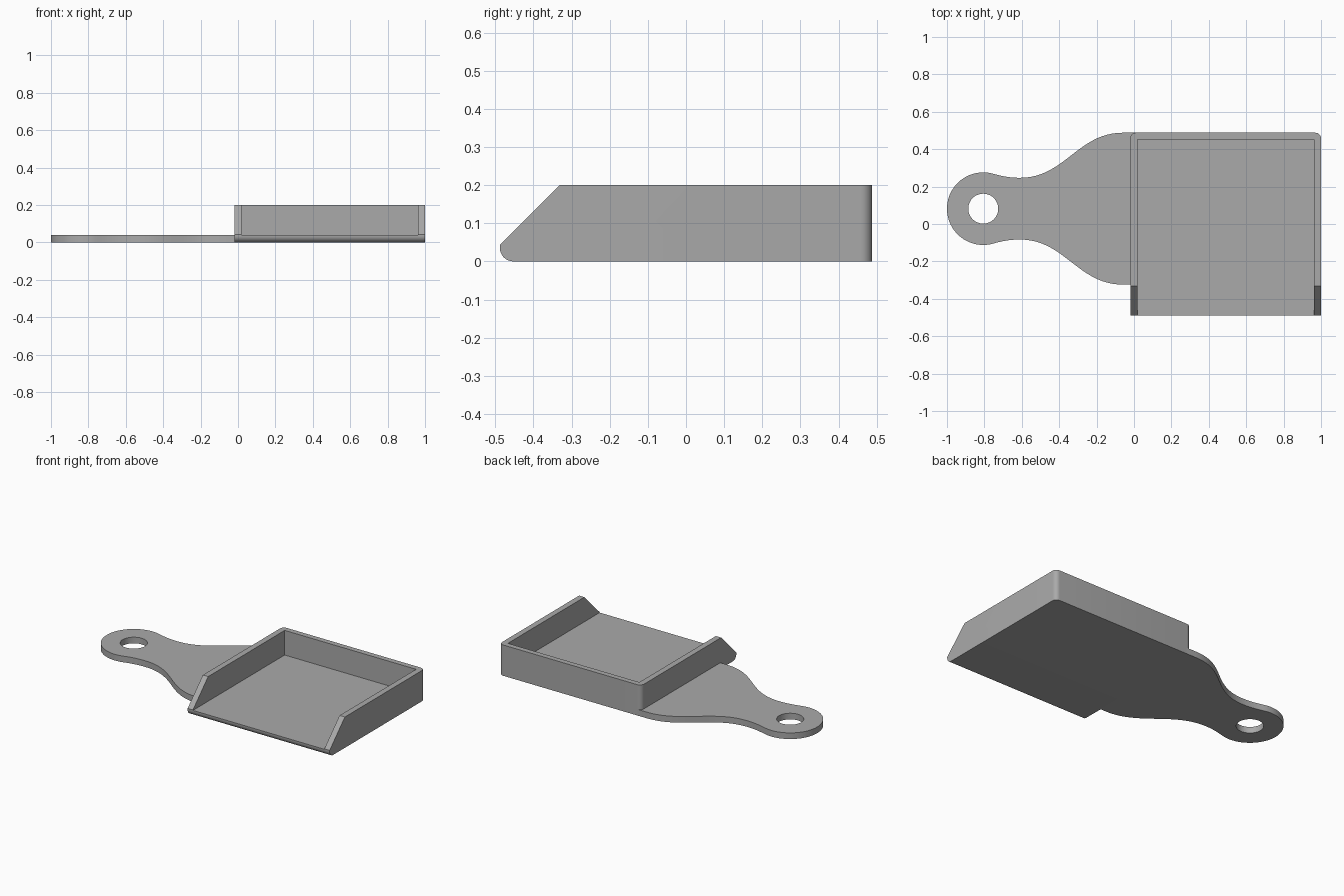
import bpy, bmesh, math
from mathutils import Vector
from mathutils.geometry import interpolate_bezier

cube = bpy.data.objects.get("Cube")
if cube:
    bpy.data.objects.remove(cube, do_unlink=True)

grey = bpy.data.materials.new("plain grey")
grey.use_nodes = True
colour = (0.4, 0.4, 0.4, 1)
grey.diffuse_color = colour
grey.node_tree.nodes["Principled BSDF"].inputs["Base Color"].default_value = colour

FLOOR, HEIGHT, HALF_Y = 0.04, 0.2, 0.488
LEFT, RIGHT, WALL = -0.02, 1.0, 0.038


def add_object(name, data):
    obj = bpy.data.objects.new(name, data)
    bpy.context.collection.objects.link(obj)
    return obj


def select_only(obj):
    bpy.ops.object.select_all(action='DESELECT')
    obj.select_set(True)
    bpy.context.view_layer.objects.active = obj


def arc(cx, cy, r, start, end, steps):
    angles = [math.radians(start + (end - start) * i / steps) for i in range(steps + 1)]
    return [(cx + r * math.cos(a), cy + r * math.sin(a)) for a in angles]


def prism(name, profile, x0, x1, bevel_back=0):
    """Extrude a (y, z) profile along x, optionally rounding the upright back edges."""
    bm = bmesh.new()
    face = bm.faces.new([bm.verts.new((x0, y, z)) for y, z in profile])
    out = bmesh.ops.extrude_face_region(bm, geom=[face])
    moved = [v for v in out["geom"] if isinstance(v, bmesh.types.BMVert)]
    bmesh.ops.translate(bm, verts=moved, vec=(x1 - x0, 0, 0))
    if bevel_back:
        back = [e for e in bm.edges if all(v.co.y > HALF_Y - 0.001 for v in e.verts)
                and abs(e.verts[0].co.z - e.verts[1].co.z) > 0.1]
        bmesh.ops.bevel(bm, geom=back, offset=bevel_back, segments=8,
                        profile=0.5, affect='EDGES')
    bmesh.ops.recalc_face_normals(bm, faces=bm.faces)
    mesh = bpy.data.meshes.new(name)
    bm.to_mesh(mesh)
    bm.free()
    return add_object(name, mesh)


# Tray: slanted side profile with a rounded front lip, hollowed by a pocket
r = 0.035
profile = arc(-HALF_Y + r, r, r, 180, 270, 8)
profile += [(HALF_Y, 0), (HALF_Y, HEIGHT), (-0.332, HEIGHT), (-HALF_Y, FLOOR + 0.003)]
tray = prism("tray", profile, LEFT, RIGHT, bevel_back=0.03)
back = HALF_Y - 0.035
pocket = prism("pocket_cutter", [(-1, FLOOR), (back, FLOOR), (back, 1), (-1, 1)],
               LEFT + WALL, RIGHT - WALL)
pocket.hide_render = True
cut = tray.modifiers.new("pocket", 'BOOLEAN')
cut.operation, cut.solver, cut.object = 'DIFFERENCE', 'EXACT', pocket
select_only(tray)
bpy.ops.object.modifier_apply(modifier=cut.name)
bpy.data.objects.remove(pocket, do_unlink=True)

# Handle: symmetric outline from round end through the neck to the broad shoulder
CX, CY, R = -0.806, 0.082, 0.194
ANGLE = 74


def bezier(a, b, c, d, n):
    pts = interpolate_bezier(*[Vector((*p, 0)) for p in (a, b, c, d)], n)
    return [(p.x, p.y) for p in pts]


end = arc(CX, 0, R, 180, ANGLE, 24)
tip, slope = end[-1], math.radians(ANGLE)
lead = (tip[0] + 0.05 * math.sin(slope), tip[1] - 0.05 * math.cos(slope))
neck, shoulder = (-0.61, 0.165), (-0.06, HALF_Y - CY)
upper = end + bezier(tip, lead, (neck[0] - 0.05, neck[1]), neck, 10)[1:]
upper += bezier(neck, (neck[0] + 0.24, neck[1]),
                (shoulder[0] - 0.24, shoulder[1]), shoulder, 24)[1:]
upper.append((0.012, shoulder[1]))
outline = upper + [(x, -y) for x, y in reversed(upper[1:])]
hole = arc(CX, 0, 0.08, 0, 360, 48)[:-1]

curve = bpy.data.curves.new("handle", 'CURVE')
curve.dimensions, curve.fill_mode, curve.extrude = '2D', 'BOTH', FLOOR / 2
for loop in (outline, hole):
    spline = curve.splines.new('POLY')
    spline.points.add(len(loop) - 1)
    for point, (x, y) in zip(spline.points, loop):
        point.co = (x, y + CY, 0, 1)
    spline.use_cyclic_u = True
handle = add_object("handle", curve)
handle.location.z = FLOOR / 2
select_only(handle)
bpy.ops.object.convert(target='MESH')
handle = bpy.context.view_layer.objects.active

# Clean joins, flat panels and smooth rounded edges
for obj in (tray, handle):
    bm = bmesh.new()
    bm.from_mesh(obj.data)
    bmesh.ops.remove_doubles(bm, verts=bm.verts, dist=0.0001)
    bmesh.ops.recalc_face_normals(bm, faces=bm.faces)
    bm.to_mesh(obj.data)
    bm.free()
    obj.data.materials.clear()
    obj.data.materials.append(grey)
    select_only(obj)
    bpy.ops.object.shade_smooth_by_angle(angle=math.radians(30))
